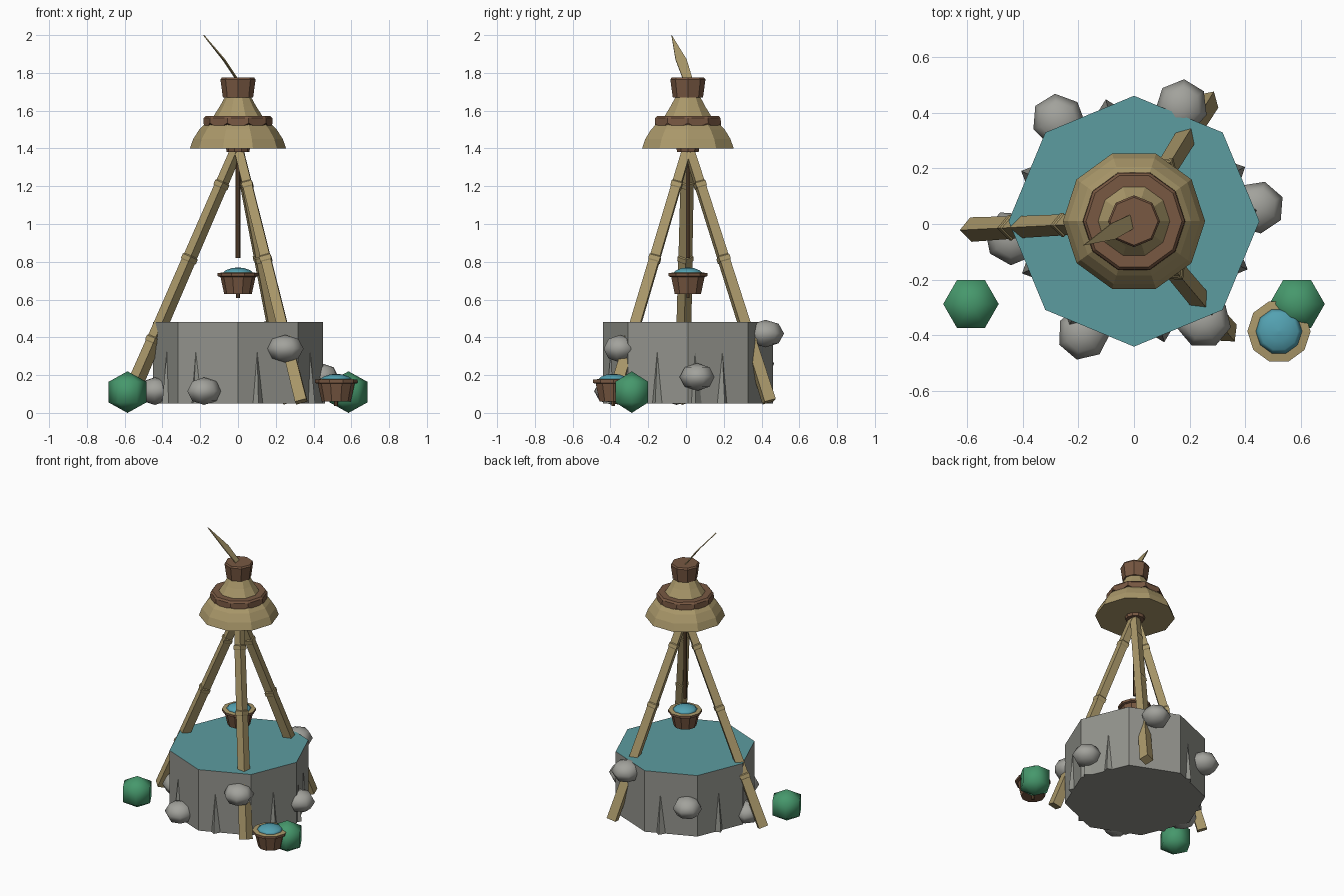
import bpy, bmesh, math
from mathutils import Vector

cube = bpy.data.objects.get("Cube")
if cube:
    bpy.data.objects.remove(cube, do_unlink=True)


def material(name, code):
    lin = [((int(code[i:i + 2], 16) / 255 + 0.055) / 1.055) ** 2.4 for i in (0, 2, 4)]
    m = bpy.data.materials.new(name)
    m.use_nodes = True
    m.diffuse_color = (*lin, 1)
    m.node_tree.nodes["Principled BSDF"].inputs["Base Color"].default_value = (*lin, 1)
    return m


WALL = material("wall grey", "92938C")
ROCK = material("rock grey", "A2A29C")
POOL = material("pool teal", "5C9CA0")
WATER = material("bucket water blue", "53A1B1")
TAN = material("straw tan", "AA986A")
BROWN = material("wood brown", "785842")
ROPE = material("rope dark brown", "604831")
LEAF = material("bush green", "46986C")


def finish(name, bm, mats, loc=(0, 0, 0), smooth=False):
    bmesh.ops.recalc_face_normals(bm, faces=bm.faces)
    me = bpy.data.meshes.new(name)
    bm.to_mesh(me)
    bm.free()
    for m in mats:
        me.materials.append(m)
    for p in me.polygons:
        p.use_smooth = smooth
    ob = bpy.data.objects.new(name, me)
    ob.location = loc
    bpy.context.collection.objects.link(ob)
    return ob


def loft(bm, rings):
    """Skin a list of equal vertex rings and close both ends."""
    n = len(rings[0])
    for a, b in zip(rings, rings[1:]):
        for i in range(n):
            bm.faces.new((a[i], a[(i + 1) % n], b[(i + 1) % n], b[i]))
    bm.faces.new(rings[0])
    bm.faces.new(rings[-1])


def lathe(name, profile, sides, mats, loc=(0, 0, 0), smooth=False, top=None):
    """Turn (radius, height) points; faces with upward normals can take a second material."""
    bm = bmesh.new()
    loft(bm, [[bm.verts.new((r * math.cos(math.tau * i / sides),
                             r * math.sin(math.tau * i / sides), z))
               for i in range(sides)] for r, z in profile])
    ob = finish(name, bm, mats, loc, smooth)
    if top:
        for p in ob.data.polygons:
            p.material_index = int(p.normal.z > top)
    return ob


def blob(name, mat, loc, size, seg, rings, turn=0.0):
    bm = bmesh.new()
    bmesh.ops.create_uvsphere(bm, u_segments=seg, v_segments=rings, radius=1)
    ob = finish(name, bm, [mat], loc, True)
    ob.scale = size
    ob.rotation_euler.z = turn
    return ob


MID = 0.01  # the well axis sits slightly back

# Well wall with its water surface
lathe("well_wall", [(0.45, 0.05), (0.45, 0.48)], 8, [WALL, POOL], (0, MID, 0), top=0.9)

# Tapering ribs on the wall
for i, deg in enumerate((-122, -76, -23, 5, 26, 103, 156, 205)):
    d = 0.416 / math.cos(math.radians(deg % 45 - 22.5)) - 0.008
    a = math.radians(deg)
    rib = lathe(f"wall_rib_{i}", [(0.035, 0.05), (0.002, 0.38)], 4, [WALL],
                (d * math.cos(a), MID + d * math.sin(a), 0))
    rib.rotation_euler.z = a

# Boulders set in the wall
for i, (x, y, z) in enumerate(((0.25, -0.35, 0.34), (-0.18, -0.39, 0.115), (-0.44, -0.05, 0.115),
                               (0.44, 0.06, 0.19), (0.17, 0.42, 0.42), (-0.27, 0.37, 0.26))):
    blob(f"boulder_{i}", ROCK, (x, y, z), (0.1, 0.095, 0.073), 7, 4, i * 1.1)

# Bushes
for side, x in (("right", -0.585), ("left", 0.585)):
    blob(f"bush_{side}", LEAF, (x, -0.287, 0.11), (0.115, 0.115, 0.11), 6, 3, math.pi / 6)


# Jointed tripod legs
def leg(name, foot):
    top, foot = Vector((0, MID, 1.41)), Vector(foot)
    axis = foot - top
    q = axis.to_track_quat("Z", "Y")
    joints = (0.15, 0.44, 0.76)
    stops = [(0, 0.033)]
    for t in joints:
        r = 0.034 + 0.009 * t
        stops += [(t - 0.012, r - 0.001), (t - 0.008, r + 0.005), (t + 0.008, r + 0.005), (t + 0.012, r)]
    stops.append((1, 0.044))
    bm = bmesh.new()
    loft(bm, [[bm.verts.new(top + axis * t + q @ Vector((r * math.cos(k * math.pi / 2),
                                                        r * math.sin(k * math.pi / 2), 0)))
               for k in range(4)] for t, r in stops])
    finish(name, bm, [TAN])


leg("leg_right", (-0.585, -0.02, 0.06))
leg("leg_back", (0.265, 0.44, 0.06))
leg("leg_front", (0.335, -0.39, 0.06))

# Rope
lathe("rope", [(0.012, 0.82), (0.012, 1.4)], 6, [ROPE], (0, MID, 0))


# Buckets
def bucket(name, loc, s):
    def part(suffix, pts, sides, mats, **kw):
        lathe(f"{name}_{suffix}", [(r * s, z * s) for r, z in pts], sides, mats, loc, **kw)
    part("body", [(0.073, 0), (0.094, 0.095)], 10, [BROWN])
    part("rim", [(0.096, 0.09), (0.108, 0.094), (0.108, 0.11), (0.082, 0.113)], 10, [BROWN, TAN], top=0.7)
    part("water", [(0.085, 0.108), (0.065, 0.125), (0.035, 0.136), (0.002, 0.14)], 10, [WATER], smooth=True)
    part("peg", [(0.01, -0.022), (0.01, 0.01)], 6, [ROPE])


bucket("hanging_bucket", (0, MID, 0.63), 1.0)
bucket("ground_bucket", (0.52, -0.385, 0.06), 1.05)

# Straw roof in two tiers, with hub and cap
lathe("roof_hub", [(0.06, 1.38), (0.065, 1.41)], 10, [BROWN], (0, MID, 0))
lathe("roof_lower", [(0.255, 1.40), (0.237, 1.45), (0.205, 1.50), (0.16, 1.545)], 10, [TAN], (0, MID, 0))
lathe("roof_upper", [(0.14, 1.55), (0.13, 1.57), (0.095, 1.625), (0.065, 1.68)], 10, [TAN], (0, MID, 0))
lathe("roof_cap", [(0.08, 1.67), (0.093, 1.765), (0.086, 1.775)], 8, [BROWN], (0, MID, 0))

# Scalloped band around the roof, following its ten sides
band = lathe("roof_band", [(0.184, 1.535), (0.182, 1.56), (0.172, 1.572), (0.12, 1.572)], 60,
             [BROWN], (0, MID, 0))
for v in band.data.vertices:
    local = math.degrees(math.atan2(v.co.y, v.co.x)) % 36
    flat = math.cos(math.radians(18)) / math.cos(math.radians(local - 18))
    v.co.x *= flat
    v.co.y *= flat
    if v.co.z < 1.54:
        v.co.z -= 0.022 * math.sin(math.radians(local * 5))

# Pointed straw blade on top
bm = bmesh.new()
bm.faces.new([bm.verts.new(p) for p in ((0, -0.015, 1.765), (-0.07, -0.055, 1.87), (-0.182, -0.077, 2.0),
                                        (-0.08, 0.003, 1.87), (-0.01, 0.035, 1.765))])
blade = finish("straw_blade", bm, [TAN])
mod = blade.modifiers.new("thickness", "SOLIDIFY")
mod.thickness = 0.006
mod.offset = 0
